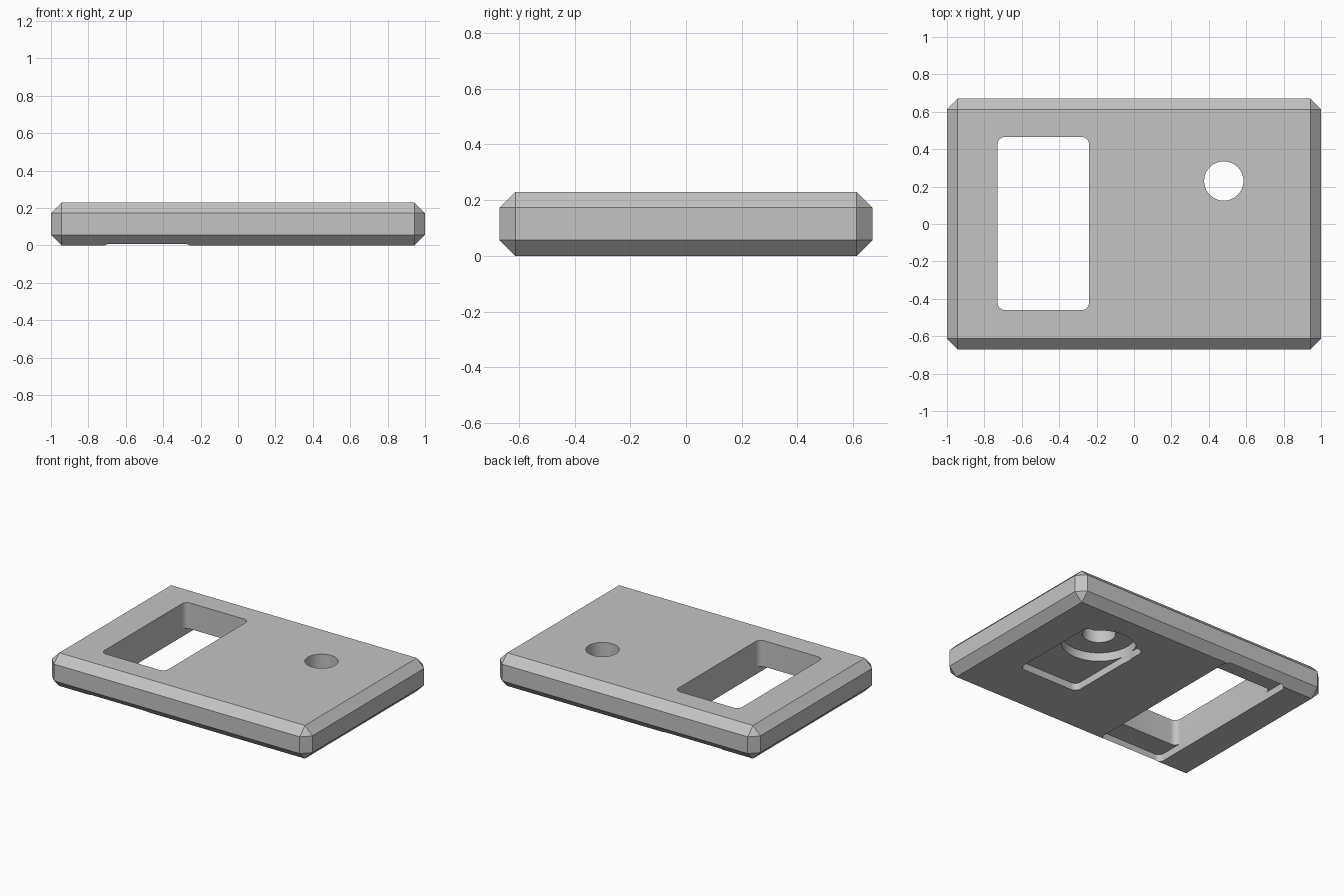
import bpy
import bmesh
from math import cos, sin, pi

if "Cube" in bpy.data.objects:
    bpy.data.objects.remove(bpy.data.objects["Cube"], do_unlink=True)

HALF_X, HALF_Y, HEIGHT, CHAMFER = 1.0, 0.67, 0.23, 0.057
BELOW = -0.1

grey = bpy.data.materials.new("plain_grey")
grey.use_nodes = True
colour = (0.55, 0.55, 0.55, 1)
grey.diffuse_color = colour
grey.node_tree.nodes["Principled BSDF"].inputs["Base Color"].default_value = colour


def add_object(name, bm):
    bmesh.ops.recalc_face_normals(bm, faces=bm.faces)
    mesh = bpy.data.meshes.new(name)
    bm.to_mesh(mesh)
    bm.free()
    mesh.materials.append(grey)
    obj = bpy.data.objects.new(name, mesh)
    bpy.context.collection.objects.link(obj)
    return obj


def prism(name, outline, z0, z1):
    bm = bmesh.new()
    face = bm.faces.new([bm.verts.new((x, y, z0)) for x, y in outline])
    side = bmesh.ops.extrude_face_region(bm, geom=[face])["geom"]
    verts = [v for v in side if isinstance(v, bmesh.types.BMVert)]
    bmesh.ops.translate(bm, verts=verts, vec=(0, 0, z1 - z0))
    return add_object(name, bm)


def circle(cx, cy, r, n=64):
    return [(cx + r * cos(2 * pi * i / n), cy + r * sin(2 * pi * i / n)) for i in range(n)]


def rounded_rect(x0, x1, y0, y1, r=0.04, n=8):
    corners = [(x1 - r, y1 - r), (x0 + r, y1 - r), (x0 + r, y0 + r), (x1 - r, y0 + r)]
    points = []
    for k, (cx, cy) in enumerate(corners):
        for i in range(n + 1):
            a = (k + i / n) * pi / 2
            points.append((cx + r * cos(a), cy + r * sin(a)))
    return points


# Plate with every edge chamfered
bm = bmesh.new()
bmesh.ops.create_cube(bm, size=2)
for v in bm.verts:
    v.co = (v.co.x * HALF_X, v.co.y * HALF_Y, (v.co.z + 1) * HEIGHT / 2)
bmesh.ops.bevel(bm, geom=bm.edges[:], offset=CHAMFER, segments=1, affect="EDGES")
plate = add_object("cover_plate", bm)

# Openings and the stepped pockets on the underside
hx, hy = 0.48, 0.23
cutters = [
    prism("window_cutter", rounded_rect(-0.73, -0.24, -0.46, 0.465), BELOW, 1),
    prism("window_recess_cutter", rounded_rect(-0.73, -0.24, -0.62, 0.62), BELOW, 0.05),
    prism("hole_pocket_cutter", rounded_rect(hx - 0.232, hx + 0.232, -0.27, 0.39), BELOW, 0.05),
    prism("counterbore_cutter", circle(hx, hy, 0.237), BELOW, 0.11),
    prism("round_hole_cutter", circle(hx, hy, 0.105), BELOW, 1),
]
bpy.ops.object.select_all(action="DESELECT")
plate.select_set(True)
bpy.context.view_layer.objects.active = plate
for cutter in cutters:
    cutter.hide_render = True
    cut = plate.modifiers.new(cutter.name, "BOOLEAN")
    cut.operation = "DIFFERENCE"
    cut.solver = "EXACT"
    cut.object = cutter
    bpy.ops.object.modifier_apply(modifier=cut.name)
    bpy.data.objects.remove(cutter, do_unlink=True)

bpy.ops.object.shade_smooth_by_angle()
